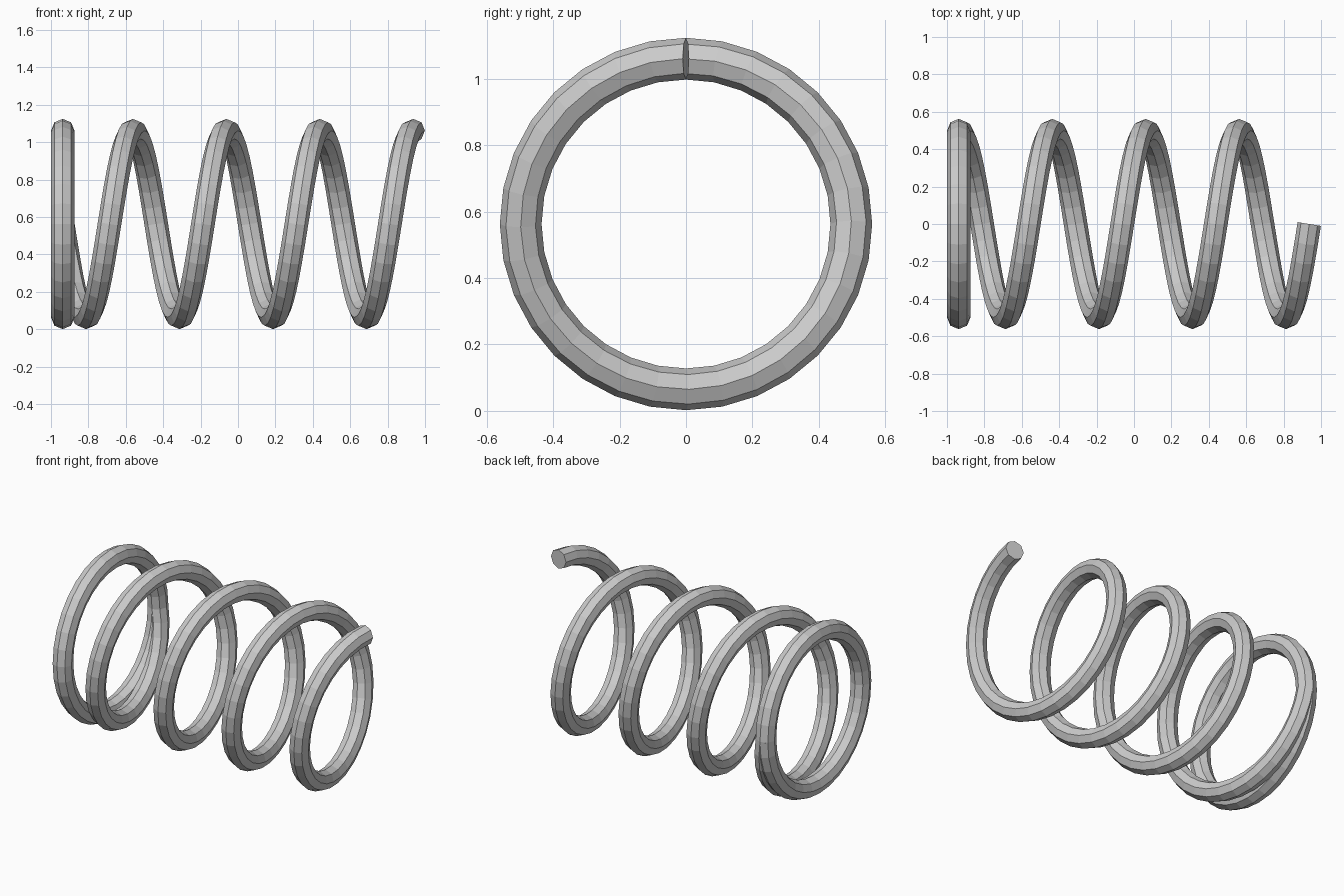
import bpy, bmesh, math
from mathutils import Vector

if "Cube" in bpy.data.objects:
    bpy.data.objects.remove(bpy.data.objects["Cube"])

COIL_R, WIRE_R, AXIS_Z = 0.499, 0.063, 0.563
SIDES, STEPS = 8, 32            # wire sides, steps per turn
X0, X1, TURNS = -0.937, 0.937, 3.75


def section(bm, angle, x, pitch):
    """Ring of verts around the wire, square to its path."""
    radial = Vector((0, math.sin(angle), math.cos(angle)))
    tangent = Vector((pitch / math.tau, COIL_R * math.cos(angle),
                      -COIL_R * math.sin(angle))).normalized()
    side = tangent.cross(radial)
    centre = Vector((x, 0, AXIS_Z)) + radial * COIL_R
    return [bm.verts.new(centre + WIRE_R * (radial * math.cos(t) + side * math.sin(t)))
            for t in (math.tau * k / SIDES for k in range(SIDES))]


def coil(name, x0, x1, turns, closed=False):
    bm = bmesh.new()
    n = round(turns * STEPS)
    pitch = (x1 - x0) / turns
    rings = [section(bm, math.pi / 2 + math.tau * turns * i / n,
                     x0 + (x1 - x0) * i / n, pitch)
             for i in range(n if closed else n + 1)]
    pairs = list(zip(rings, rings[1:]))
    if closed:
        pairs.append((rings[-1], rings[0]))
    for a, b in pairs:
        for k in range(SIDES):
            j = (k + 1) % SIDES
            bm.faces.new((a[k], a[j], b[j], b[k]))
    if not closed:
        bm.faces.new(rings[0])
        bm.faces.new(rings[-1])
    bmesh.ops.recalc_face_normals(bm, faces=bm.faces)
    mesh = bpy.data.meshes.new(name)
    bm.to_mesh(mesh)
    bm.free()
    ob = bpy.data.objects.new(name, mesh)
    bpy.context.collection.objects.link(ob)


# Flat closed turn at the left end
coil("end_ring", X0, X0, 1, closed=True)
# Open helix that leaves the ring at its +y side and ends at the top
coil("spring_coil", X0, X1, TURNS)
